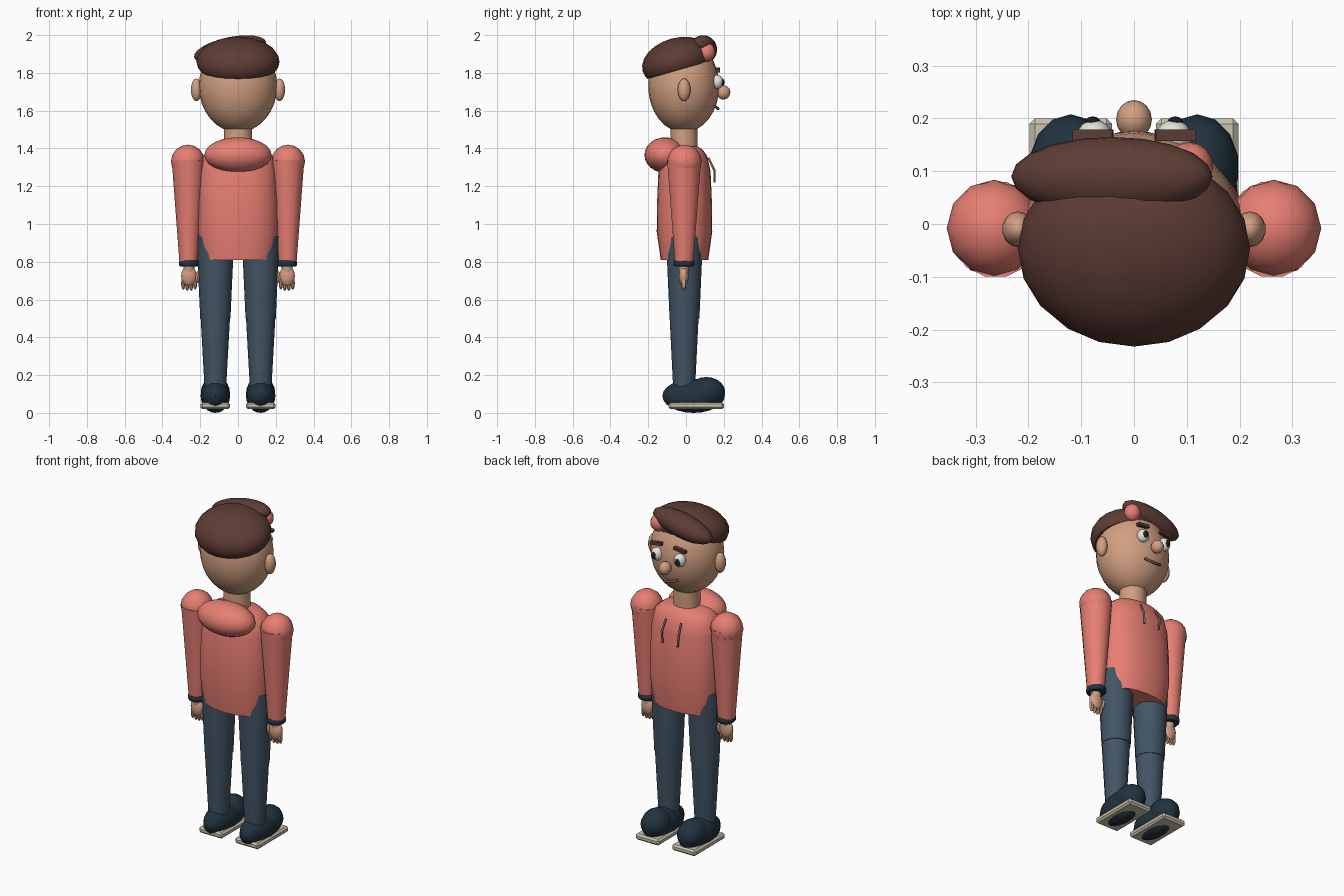
import bpy, bmesh, math
from mathutils import Matrix, Vector

if "Cube" in bpy.data.objects:
    bpy.data.objects.remove(bpy.data.objects["Cube"])

COLORS = {
    "skin": (0.64, 0.35, 0.22), "hair": (0.11, 0.045, 0.035), "knit": (0.80, 0.21, 0.17),
    "denim": (0.055, 0.09, 0.13), "dark": (0.015, 0.033, 0.05), "sole": (0.60, 0.55, 0.42),
    "white": (0.80, 0.78, 0.70), "cord": (0.20, 0.13, 0.09), "black": (0.01, 0.012, 0.02),
}
MATS = {}
for key, c in COLORS.items():
    MATS[key] = bpy.data.materials.new(key)
    MATS[key].diffuse_color = (*c, 1)


def finish(name, bm, mat, angle=40):
    bmesh.ops.recalc_face_normals(bm, faces=bm.faces)
    me = bpy.data.meshes.new(name)
    bm.to_mesh(me)
    bm.free()
    ob = bpy.data.objects.new(name, me)
    bpy.context.collection.objects.link(ob)
    me.materials.append(MATS[mat])
    bpy.ops.object.select_all(action='DESELECT')
    ob.select_set(True)
    bpy.context.view_layer.objects.active = ob
    bpy.ops.object.shade_smooth_by_angle(angle=math.radians(angle))
    return ob


def ball(name, loc, radii, mat, rx=0, ry=0, seg=20, rings=12, cut=None):
    """Ellipsoid, optionally cut flat below a local height."""
    bm = bmesh.new()
    bmesh.ops.create_uvsphere(bm, u_segments=seg, v_segments=rings, radius=1)
    bmesh.ops.scale(bm, vec=radii, verts=bm.verts)
    if cut is not None:
        bmesh.ops.bisect_plane(bm, geom=bm.verts[:] + bm.edges[:] + bm.faces[:],
                               plane_co=(0, 0, cut), plane_no=(0, 0, 1), clear_inner=True)
        bmesh.ops.holes_fill(bm, edges=[e for e in bm.edges if e.is_boundary])
    rot = Matrix.Rotation(math.radians(rx), 4, 'X') @ Matrix.Rotation(math.radians(ry), 4, 'Y')
    bm.transform(Matrix.Translation(loc) @ rot)
    return finish(name, bm, mat)


def lathe(name, x, y, rows, mat, seg=16, power=2.0):
    """Stack of superellipse rings; rows are (z, half width, half depth)."""
    bm = bmesh.new()
    rings = []
    for z, a, b in rows:
        ring = []
        for i in range(seg):
            t = 2 * math.pi * i / seg
            c, s = math.cos(t), math.sin(t)
            ring.append(bm.verts.new((x + a * math.copysign(abs(c) ** (2 / power), c),
                                      y + b * math.copysign(abs(s) ** (2 / power), s), z)))
        rings.append(ring)
    for lo, hi in zip(rings, rings[1:]):
        for i in range(seg):
            j = (i + 1) % seg
            bm.faces.new((lo[i], lo[j], hi[j], hi[i]))
    bm.faces.new(rings[0])
    bm.faces.new(rings[-1])
    return finish(name, bm, mat)


def box(name, loc, size, mat, ry=0, bevel=0.0):
    bm = bmesh.new()
    bmesh.ops.create_cube(bm, size=1)
    bmesh.ops.scale(bm, vec=size, verts=bm.verts)
    if bevel:
        bmesh.ops.bevel(bm, geom=bm.edges[:], offset=bevel, segments=1, affect='EDGES')
    bm.transform(Matrix.Translation(loc) @ Matrix.Rotation(math.radians(ry), 4, 'Y'))
    return finish(name, bm, mat, 20)


def tube(name, pts, r, mat):
    """Round cord through points."""
    cu = bpy.data.curves.new(name, 'CURVE')
    cu.dimensions = '3D'
    cu.bevel_depth = r
    cu.bevel_resolution = 1
    cu.use_fill_caps = True
    sp = cu.splines.new('POLY')
    sp.points.add(len(pts) - 1)
    for p, co in zip(sp.points, pts):
        p.co = (*co, 1)
    cu.materials.append(MATS[mat])
    ob = bpy.data.objects.new(name, cu)
    bpy.context.collection.objects.link(ob)


# Head, hair and neck
ball("head", (0, -0.012, 1.73), (0.207, 0.188, 0.245), "skin", seg=24, rings=16)
lathe("neck", 0, -0.01, [(1.38, 0.075, 0.072), (1.53, 0.075, 0.072)], "skin")
ball("hair_cap", (0, -0.047, 1.86), (0.22, 0.19, 0.125), "hair", rx=16, cut=-0.045)
ball("hair_quiff", (-0.042, 0.09, 1.923), (0.195, 0.075, 0.066), "hair", ry=-12)
ball("hair_tip", (0.105, 0.11, 1.91), (0.045, 0.045, 0.05), "knit", seg=16, rings=10)

# Nose and mouth
ball("nose", (0, 0.198, 1.697), (0.034, 0.037, 0.038), "skin", seg=16, rings=10)
tube("mouth", [(t * 0.055, 0.172 - 0.018 * t * t, 1.608 + 0.016 * t * t)
               for t in (-1, -0.6, -0.2, 0.2, 0.6, 1)], 0.007, "cord")

# Hooded top
lathe("torso", 0, -0.008, [(0.81, 0.192, 0.126), (0.96, 0.214, 0.147), (1.12, 0.212, 0.145),
                           (1.28, 0.203, 0.138), (1.36, 0.185, 0.12), (1.395, 0.145, 0.095),
                           (1.41, 0.09, 0.07)], "knit", seg=24, power=2.3)
ball("hood", (0, -0.11, 1.365), (0.178, 0.11, 0.094), "knit")

for s, side in ((-1, "left"), (1, "right")):
    # Face details and ears
    ball(f"ear_{side}", (s * 0.22, -0.01, 1.71), (0.03, 0.034, 0.06), "skin", seg=14, rings=10)
    ball(f"eye_{side}", (s * 0.075, 0.165, 1.752), (0.034, 0.033, 0.038), "white", seg=16, rings=10)
    ball(f"pupil_{side}", (s * 0.078, 0.19, 1.75), (0.016, 0.014, 0.021), "black", seg=12, rings=8)
    box(f"eyebrow_{side}", (s * 0.078, 0.168, 1.815), (0.076, 0.022, 0.017), "hair", ry=s * 7)

    # Drawstring
    tube(f"drawstring_{side}", [(s * 0.05, 0.118, 1.35), (s * 0.056, 0.15, 1.285),
                                (s * 0.05, 0.15, 1.22)], 0.006, "cord")

    # Arm with rounded shoulder, cuff and hand
    ax = s * 0.265
    ball(f"shoulder_{side}", (ax, -0.008, 1.33), (0.09, 0.092, 0.09), "knit", seg=12, rings=8)
    lathe(f"sleeve_{side}", s * 0.262, -0.01,
          [(0.795, 0.048, 0.05), (1.34, 0.089, 0.092)], "knit", seg=14)
    lathe(f"cuff_{side}", s * 0.26, -0.01, [(0.775, 0.046, 0.05), (0.783, 0.053, 0.056),
                                            (0.8, 0.053, 0.056), (0.808, 0.046, 0.05)], "dark")
    ball(f"palm_{side}", (s * 0.26, -0.012, 0.725), (0.042, 0.026, 0.055), "skin", seg=14, rings=10)
    lathe(f"wrist_{side}", s * 0.26, -0.012,
          [(0.74, 0.028, 0.024), (0.79, 0.03, 0.028)], "skin", seg=12)
    for i in range(4):
        ball(f"finger_{side}_{i + 1}", (s * (0.227 + 0.021 * i), -0.012, 0.68 + 0.006 * (i in (0, 3))),
             (0.011, 0.013, 0.034), "skin", seg=8, rings=6)
    ball(f"thumb_{side}", (s * 0.213, -0.01, 0.72), (0.016, 0.016, 0.036), "skin",
         ry=-s * 15, seg=8, rings=6)

    # Trouser leg in two pieces meeting at the knee
    lx = s * 0.12
    lathe(f"thigh_{side}", lx, -0.008, [(0.5, 0.08, 0.079), (0.935, 0.1, 0.098)], "denim")
    lathe(f"shin_{side}", lx, -0.01, [(0.13, 0.057, 0.058), (0.51, 0.078, 0.077)], "denim")

    # Shoe and its sole
    ball(f"shoe_{side}", (lx, 0.04, 0.09), (0.078, 0.165, 0.09), "dark", seg=16, rings=12)
    ball(f"shoe_toe_{side}", (lx, 0.108, 0.108), (0.079, 0.1, 0.082), "dark", seg=14, rings=10)
    box(f"shoe_sole_{side}", (lx, 0.054, 0.038), (0.156, 0.292, 0.036), "sole", bevel=0.01)

for m in bpy.data.materials:
    if m.users and not m.is_grease_pencil:
        m.use_nodes = True
        m.node_tree.nodes["Principled BSDF"].inputs["Base Color"].default_value = m.diffuse_color
